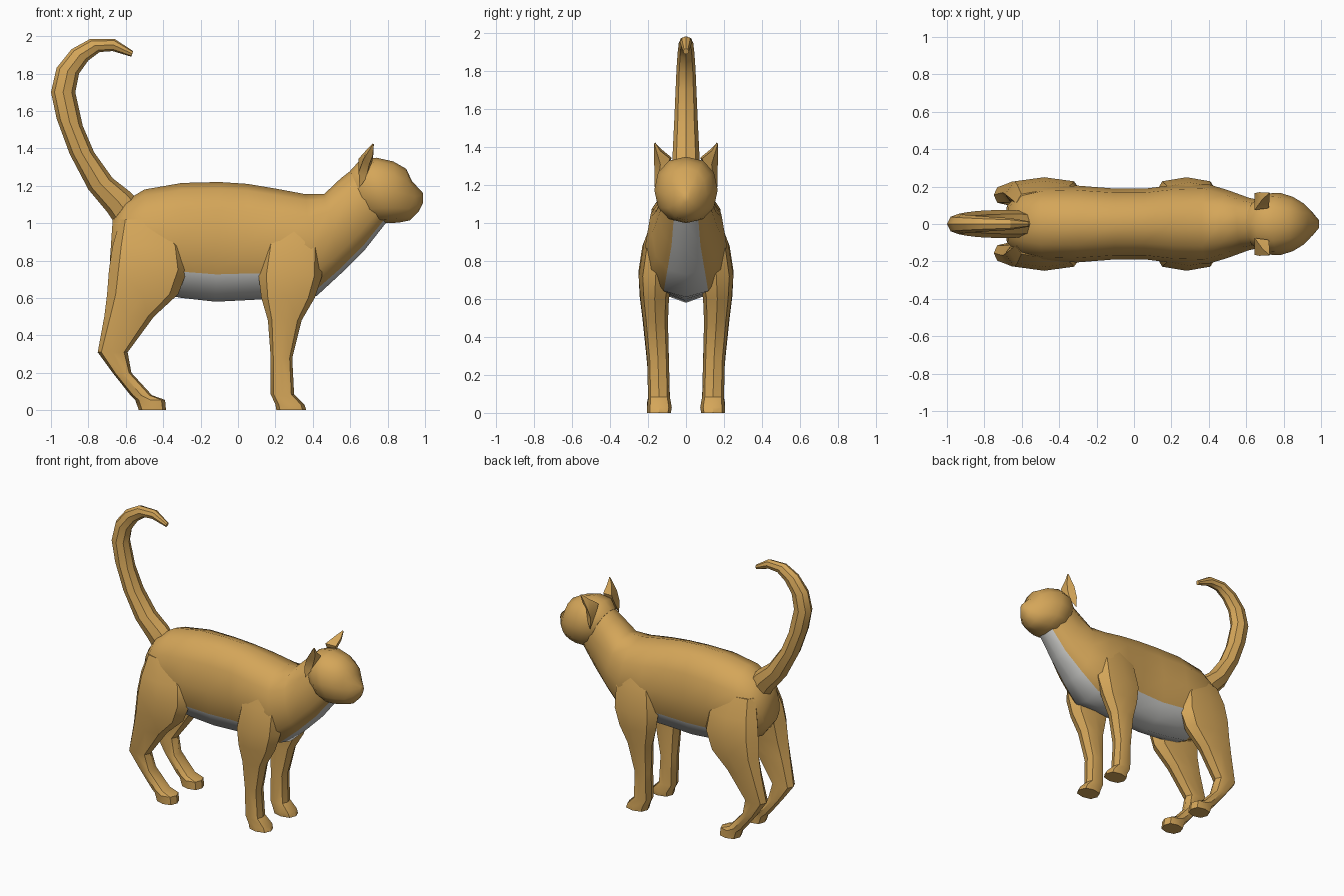
import bpy, bmesh, math
from mathutils import Vector

if "Cube" in bpy.data.objects:
    bpy.data.objects.remove(bpy.data.objects["Cube"], do_unlink=True)


def material(name, rgb):
    m = bpy.data.materials.new(name)
    m.use_nodes = True
    m.diffuse_color = (*rgb, 1)
    m.node_tree.nodes["Principled BSDF"].inputs["Base Color"].default_value = (*rgb, 1)
    return m


FUR = material("ginger_fur", (0.66, 0.38, 0.10))
BELLY = material("pale_grey_belly", (0.60, 0.60, 0.58))


def soft(v, e):
    return math.copysign(abs(v) ** e, v)


def sagittal_ring(tx, tz, bx, bz, w, n, e=1.0):
    """Ring across the body between a top and a bottom point."""
    top, bottom = Vector((tx, 0, tz)), Vector((bx, 0, bz))
    mid, half = (top + bottom) / 2, (top - bottom) / 2
    ring = []
    for k in range(n):
        a = math.tau * k / n
        p = mid + half * soft(math.cos(a), e)
        p.y = w * soft(math.sin(a), e)
        ring.append(p)
    return ring


def level_ring(z, x0, x1, y0, y1, n=8, e=0.8):
    """Horizontal ring filling a box on the level z."""
    ring = []
    for k in range(n):
        a = math.tau * k / n
        ring.append(Vector(((x0 + x1) / 2 + (x1 - x0) / 2 * soft(math.cos(a), e),
                            (y0 + y1) / 2 + (y1 - y0) / 2 * soft(math.sin(a), e), z)))
    return ring


def loft(name, rings, angle=35, mirror=False, pale=None):
    bm = bmesh.new()
    loops = [[bm.verts.new(p) for p in r] for r in rings]
    n = len(loops[0])
    for i in range(len(loops) - 1):
        for k in range(n):
            j = (k + 1) % n
            f = bm.faces.new((loops[i][k], loops[i][j], loops[i + 1][j], loops[i + 1][k]))
            if pale and pale(k, f.calc_center_median()):
                f.material_index = 1
    bm.faces.new(loops[0])
    bm.faces.new(loops[-1])
    bmesh.ops.recalc_face_normals(bm, faces=bm.faces)
    mesh = bpy.data.meshes.new(name)
    bm.to_mesh(mesh)
    bm.free()
    mesh.materials.append(FUR)
    mesh.materials.append(BELLY)
    ob = bpy.data.objects.new(name, mesh)
    bpy.context.collection.objects.link(ob)
    if mirror:
        mod = ob.modifiers.new("mirror", "MIRROR")
        mod.use_axis = (False, True, False)
    bpy.ops.object.select_all(action="DESELECT")
    ob.select_set(True)
    bpy.context.view_layer.objects.active = ob
    bpy.ops.object.shade_smooth_by_angle(angle=math.radians(angle))
    return ob


# Torso and neck, pale along the underside
torso = [
    (-.67, 1.02, -.685, .80, .10), (-.60, 1.12, -.61, .70, .17),
    (-.50, 1.18, -.46, .63, .20), (-.30, 1.215, -.30, .60, .205),
    (-.10, 1.22, -.12, .58, .19), (.05, 1.21, .08, .59, .19),
    (.20, 1.185, .25, .60, .21), (.36, 1.155, .42, .61, .215),
    (.46, 1.155, .55, .73, .18), (.55, 1.24, .68, .86, .14),
    (.64, 1.31, .79, 1.00, .12),
]


def underside(k, c):
    if c.x < -.42:
        return False
    return k in (5, 6) if c.x > .25 else k in (4, 5, 6, 7)


loft("torso", [sagittal_ring(*r, 12, .88) for r in torso], 50, pale=underside)

# Head narrowing to the muzzle
head = [
    (.60, 1.28, .72, 1.01, .125), (.65, 1.335, .77, 1.00, .163),
    (.74, 1.35, .82, 1.00, .167), (.83, 1.33, .87, 1.005, .145),
    (.90, 1.29, .92, 1.015, .108), (.93, 1.225, .965, 1.06, .068),
    (.99, 1.16, .99, 1.11, .02),
]
loft("head", [sagittal_ring(*r, 12, .9) for r in head], 50)

# Tail curling up and forward
tail = [
    (-.55, 1.14, -.66, 1.00, .07), (-.58, 1.17, -.70, 1.06, .075),
    (-.67, 1.24, -.80, 1.18, .075), (-.77, 1.38, -.90, 1.37, .07),
    (-.83, 1.52, -.97, 1.56, .062), (-.87, 1.70, -1.0, 1.70, .055),
    (-.85, 1.80, -.97, 1.83, .05), (-.80, 1.87, -.89, 1.93, .044),
    (-.74, 1.915, -.79, 1.985, .038), (-.67, 1.92, -.66, 1.985, .032),
    (-.57, 1.89, -.56, 1.92, .015),
]
loft("tail", [sagittal_ring(*r, 8) for r in tail], 30)

# Front legs, paw to shoulder
front = [
    (0, .205, .365, .08, .205), (.03, .20, .355, .075, .205),
    (.085, .175, .30, .085, .20), (.28, .175, .29, .09, .205),
    (.48, .16, .34, .095, .225), (.60, .125, .41, .09, .24),
    (.72, .11, .45, .07, .25), (.90, .14, .45, .06, .222),
    (1.05, .20, .42, .05, .165),
]
loft("front_legs", [level_ring(*r) for r in front], 35, mirror=True)

# Hind legs, paw to haunch
hind = [
    (0, -.53, -.385, .08, .205), (.055, -.55, -.39, .08, .205),
    (.08, -.575, -.46, .085, .20), (.20, -.67, -.57, .09, .20),
    (.31, -.75, -.59, .10, .21), (.50, -.715, -.45, .10, .23),
    (.62, -.70, -.32, .09, .245), (.75, -.69, -.27, .07, .25),
    (.88, -.67, -.29, .06, .23), (1.02, -.63, -.40, .05, .175),
]
loft("hind_legs", [level_ring(*r) for r in hind], 35, mirror=True)

# Ears, tapering and leaning forward and outward
ear = [
    [(.645, .09, 1.31), (.71, .09, 1.30), (.685, .145, 1.24), (.65, .165, 1.19)],
    [(.645, .075, 1.345), (.72, .085, 1.34), (.70, .135, 1.31), (.645, .165, 1.27)],
    [(.685, .13, 1.39), (.725, .135, 1.38), (.72, .15, 1.36), (.67, .17, 1.34)],
    [(.72, .163, 1.425), (.726, .163, 1.424), (.726, .167, 1.42), (.72, .168, 1.42)],
]
loft("ears", [[Vector(p) for p in r] for r in ear], 30, mirror=True)
